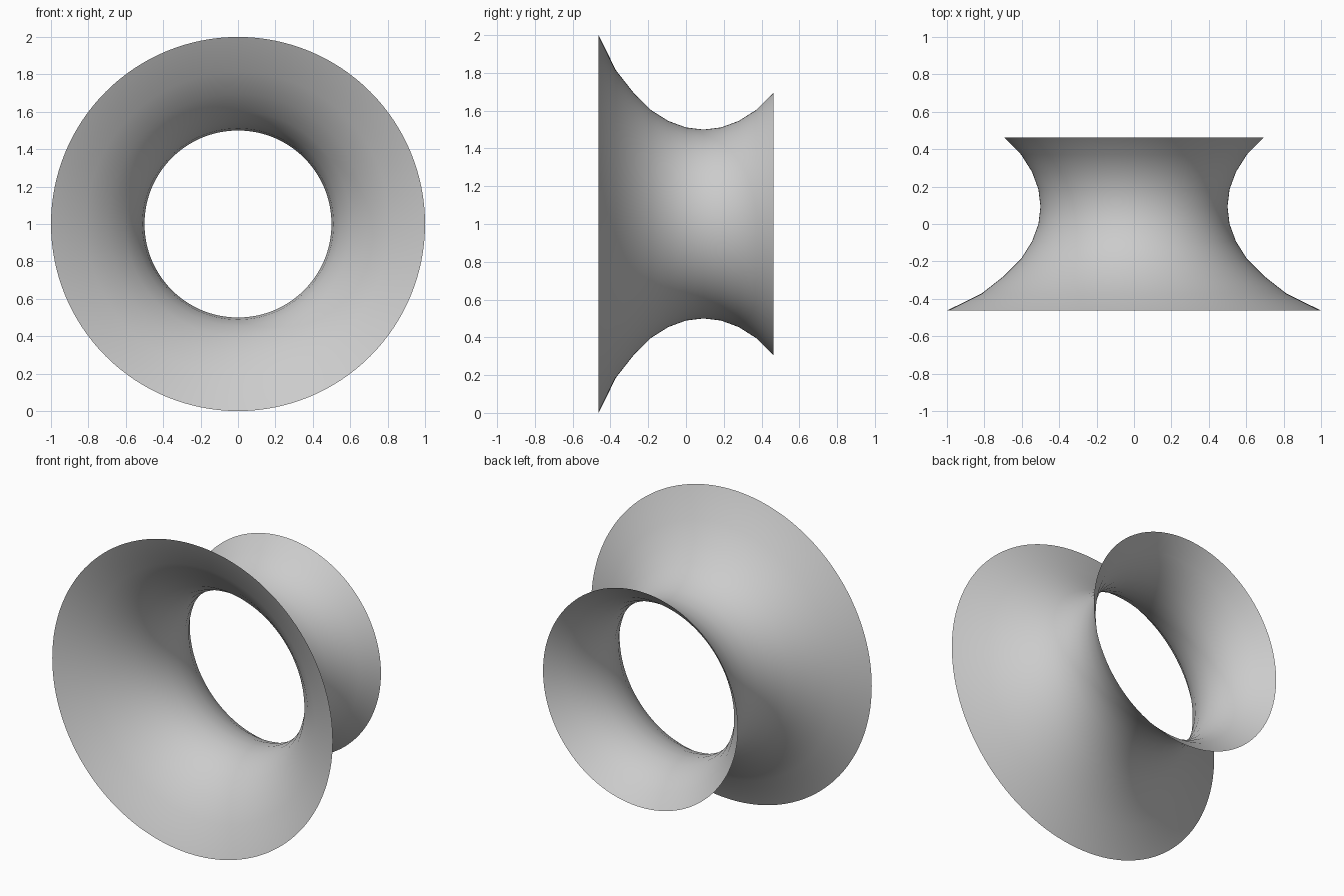
import bpy, bmesh
from math import sin, cos, tau

cube = bpy.data.objects.get("Cube")
if cube:
    bpy.data.objects.remove(cube)

# Flared tube: radius at each even step away from the waist
flare = [0.5, 0.511, 0.545, 0.603, 0.695, 0.813, 1.0]
STEP, SIDES, CENTRE_Z = 0.0926, 128, 1.0
WAIST_Y = STEP

grey = bpy.data.materials.new("plain_grey")
grey.use_nodes = True
colour = (0.6, 0.6, 0.6, 1)
grey.diffuse_color = colour
grey.node_tree.nodes["Principled BSDF"].inputs["Base Color"].default_value = colour

# Rings from the wide front rim (-6) through the waist (0) to the back rim (4)
bm = bmesh.new()
rings = []
for k in range(-6, 5):
    r = flare[abs(k)]
    rings.append([bm.verts.new((r * cos(tau * i / SIDES), WAIST_Y + k * STEP,
                                CENTRE_Z + r * sin(tau * i / SIDES)))
                  for i in range(SIDES)])

# Open skin between neighbouring rings
for a, b in zip(rings, rings[1:]):
    for i in range(SIDES):
        j = (i + 1) % SIDES
        face = bm.faces.new((a[i], b[i], b[j], a[j]))
        face.smooth = True
bm.normal_update()

mesh = bpy.data.meshes.new("flared_tube")
bm.to_mesh(mesh)
bm.free()
mesh.materials.append(grey)
tube = bpy.data.objects.new("flared_tube", mesh)
bpy.context.collection.objects.link(tube)
